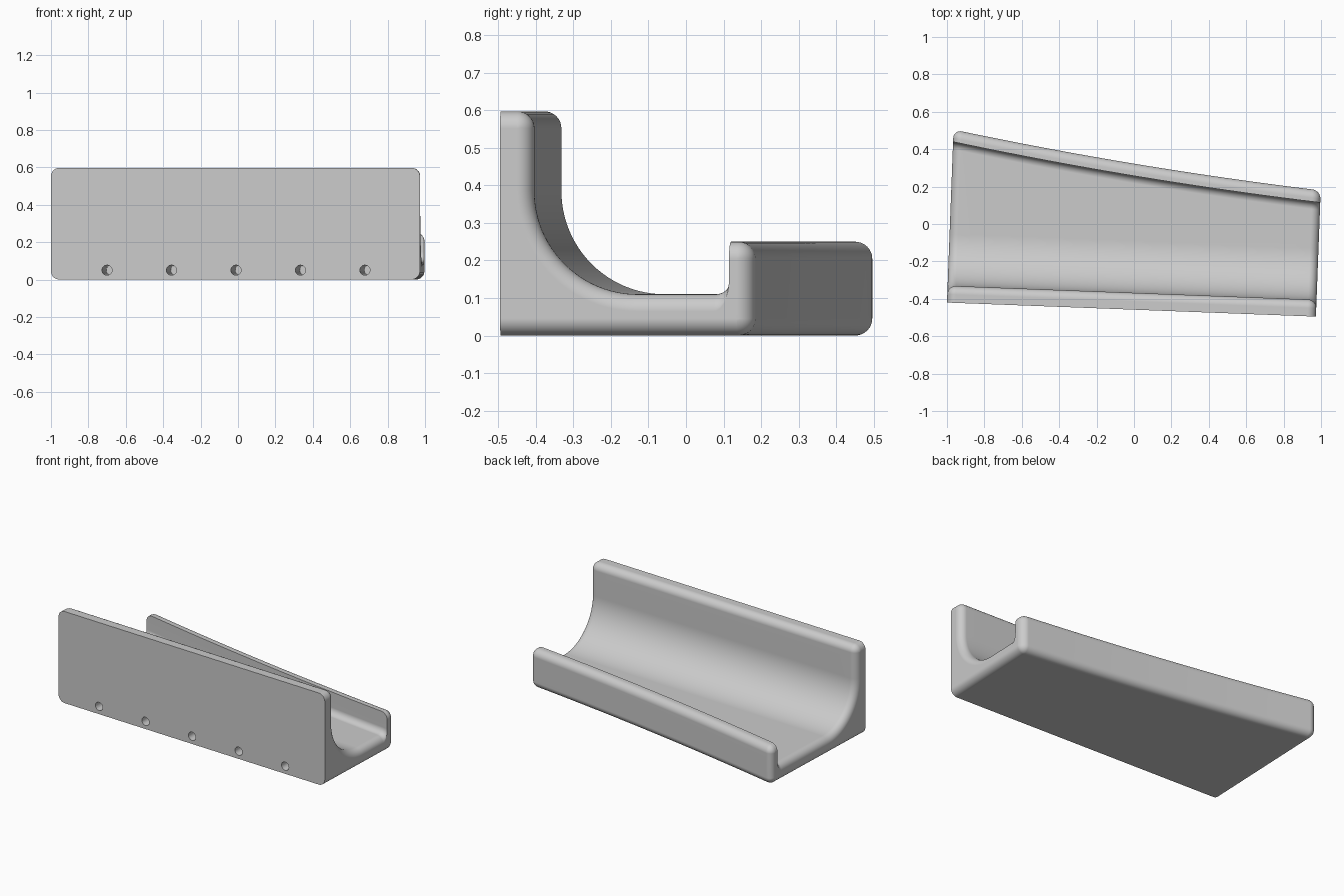
import bpy, bmesh, math
from mathutils import Matrix, Vector

cube = bpy.data.objects.get("Cube")
if cube:
    bpy.data.objects.remove(cube, do_unlink=True)

LENGTH, WALL_H, WALL_T = 1.974, 0.597, 0.09
LIP_H, LIP_T, FLOOR = 0.25, 0.065, 0.11
ROUND, COVE, FILLET = 0.045, 0.275, 0.04
PLACE = Matrix.Translation((-1, -0.42, 0)) @ Matrix.Rotation(-math.radians(2.18), 4, "Z")


def arc(cv, cz, rv, rz, start, end, n):
    """Points of an elliptic arc in the cross-section plane, angles in degrees."""
    angles = [math.radians(start + (end - start) * i / n) for i in range(n + 1)]
    return [(cv + rv * math.cos(a), cz + rz * math.sin(a)) for a in angles]


def depth(u):
    """The tapering, slightly bowed back edge."""
    s = u / LENGTH
    return 0.925 - 0.25 * s - 0.088 * s * (1 - s)


def section(u, inset):
    """Cross-section shrunk by inset; the front face stays flat."""
    back, r = depth(u), ROUND - inset
    lip = back - LIP_T
    pts = [(0, inset)]
    pts += arc(back - ROUND, ROUND, r, r, -90, 0, 8)
    pts += arc(back - ROUND, LIP_H - ROUND, r, r, 0, 90, 8)
    pts += [(lip, LIP_H - inset)]
    pts += arc(lip - FILLET, FLOOR + FILLET, FILLET, FILLET + inset, 0, -90, 8)
    pts += arc(WALL_T + COVE, FLOOR + COVE, COVE + inset, COVE + inset, -90, -180, 24)
    pts += arc(WALL_T - ROUND, WALL_H - ROUND, r, r, 0, 90, 8)
    pts += [(0, WALL_H - inset)]
    return [Vector((u, v, z)) for v, z in pts]


def finish(bm, name):
    bmesh.ops.recalc_face_normals(bm, faces=bm.faces)
    mesh = bpy.data.meshes.new(name)
    bm.to_mesh(mesh)
    bm.free()
    obj = bpy.data.objects.new(name, mesh)
    bpy.context.collection.objects.link(obj)
    obj.matrix_world = PLACE
    return obj


# Stations along the length, with rounded ends
steps = [math.radians(90 * i / 8) for i in range(9)]
ends = [(ROUND * (1 - math.cos(t)), ROUND * (1 - math.sin(t))) for t in steps]
middle = [(ROUND + (LENGTH - 2 * ROUND) * i / 24, 0) for i in range(1, 24)]
stations = ends + middle + [(LENGTH - u, d) for u, d in reversed(ends)]

# Tray body lofted through the stations
bm = bmesh.new()
rings = [[bm.verts.new(p) for p in section(u, d)] for u, d in stations]
for a, b in zip(rings, rings[1:]):
    for i in range(len(a)):
        j = (i + 1) % len(a)
        bm.faces.new((a[i], a[j], b[j], b[i]))
bm.faces.new(rings[0])
bm.faces.new(rings[-1])
bmesh.ops.remove_doubles(bm, verts=bm.verts, dist=0.00005)
tray = finish(bm, "tray_body")

# Row of deep mounting holes drilled in from the front
bm = bmesh.new()
for i in range(5):
    spot = Matrix.Translation((0.3 + 0.345 * i, 0.25, 0.05)) @ Matrix.Rotation(math.pi / 2, 4, "X")
    bmesh.ops.create_cone(bm, cap_ends=True, segments=24, radius1=0.027,
                          radius2=0.027, depth=0.7, matrix=spot)
cutter = finish(bm, "hole_cutter")
cutter.hide_render = True

# Single grey material
grey = bpy.data.materials.new("light_grey")
grey.use_nodes = True
color = (0.6, 0.6, 0.6, 1)
grey.diffuse_color = color
grey.node_tree.nodes["Principled BSDF"].inputs["Base Color"].default_value = color
tray.data.materials.append(grey)
cutter.data.materials.append(grey)

bpy.ops.object.select_all(action="DESELECT")
tray.select_set(True)
bpy.context.view_layer.objects.active = tray
cut = tray.modifiers.new("holes", "BOOLEAN")
cut.operation, cut.solver, cut.object = "DIFFERENCE", "EXACT", cutter
bpy.ops.object.modifier_apply(modifier=cut.name)
bpy.data.objects.remove(cutter, do_unlink=True)

# Smooth rounds with crisp edges
bpy.ops.object.shade_smooth_by_angle(angle=math.radians(30))
tray.modifiers.new("flat_shading", "WEIGHTED_NORMAL").keep_sharp = True
